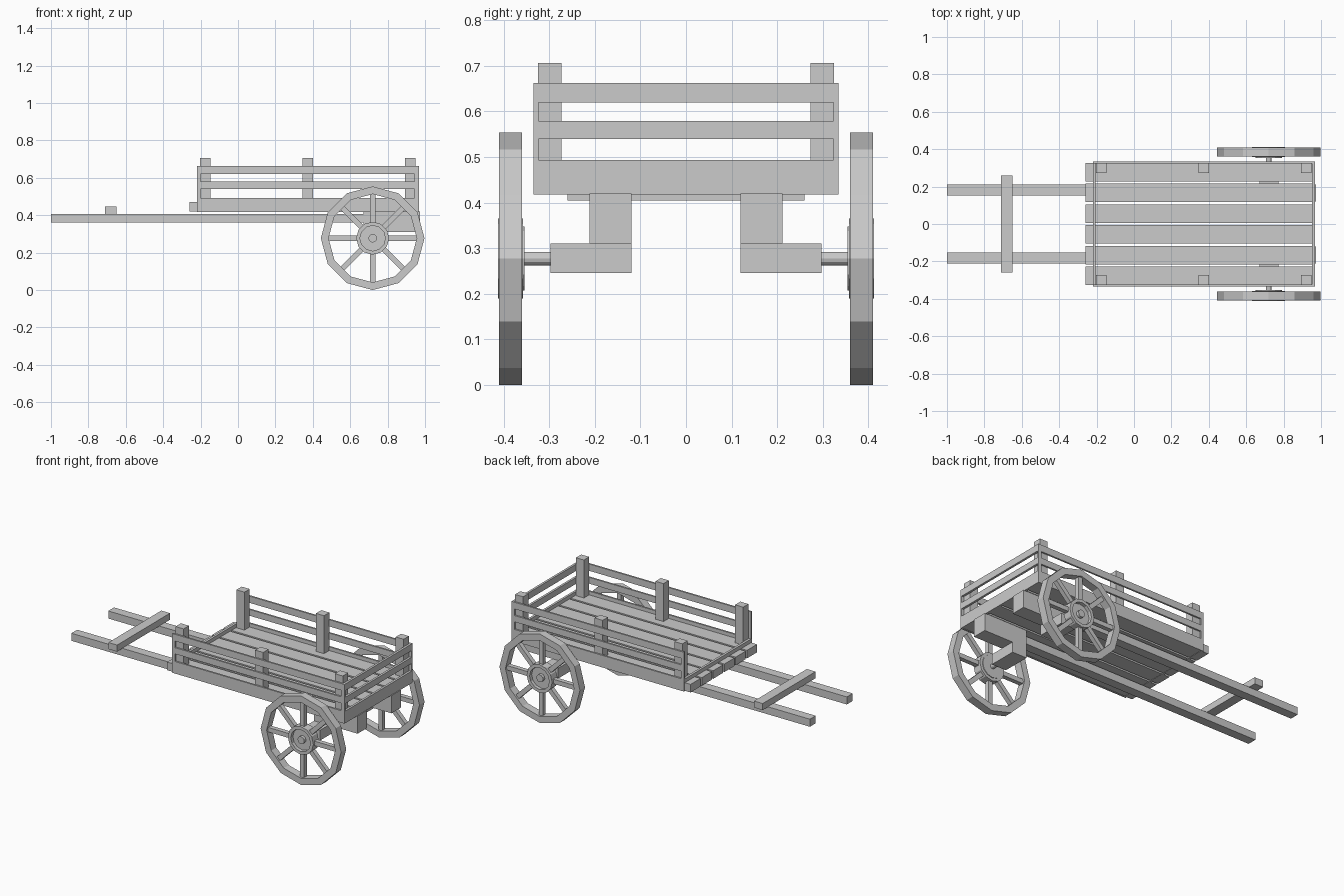
import bpy, bmesh, math
from mathutils import Matrix

if "Cube" in bpy.data.objects:
    bpy.data.objects.remove(bpy.data.objects["Cube"])


def finish(name, bm):
    bmesh.ops.recalc_face_normals(bm, faces=bm.faces)
    me = bpy.data.meshes.new(name)
    bm.to_mesh(me)
    bm.free()
    ob = bpy.data.objects.new(name, me)
    bpy.context.collection.objects.link(ob)
    return ob


def add_box(bm, x, y, z):
    m = Matrix.Translation([(a + b) / 2 for a, b in (x, y, z)]) @ Matrix.Diagonal(
        [b - a for a, b in (x, y, z)] + [1])
    bmesh.ops.create_cube(bm, size=1, matrix=m)


def box(name, x, y, z):
    bm = bmesh.new()
    add_box(bm, x, y, z)
    return finish(name, bm)


def lathe(name, profile, n, centre):
    """Spin a closed (radius, y) profile about the y axis through centre (x, z)."""
    bm = bmesh.new()
    rings = []
    for i in range(n):
        a = 2 * math.pi * i / n
        rings.append([bm.verts.new((centre[0] + r * math.cos(a), y, centre[1] + r * math.sin(a)))
                      for r, y in profile])
    k = len(profile)
    for i in range(n):
        p, q = rings[i], rings[(i + 1) % n]
        for j in range(k):
            bm.faces.new((p[j], p[(j + 1) % k], q[(j + 1) % k], q[j]))
    bmesh.ops.remove_doubles(bm, verts=bm.verts, dist=1e-5)
    return finish(name, bm)


def mirror_y(ob):
    m = ob.modifiers.new("mirror", "MIRROR")
    m.use_axis = (False, True, False)
    m.use_mirror_merge = False
    return ob


# Floor planks
for i in range(6):
    y = (i - 2.5) * 0.111
    box(f"floor_plank_{i + 1}", (-0.26, 0.955), (y - 0.049, y + 0.049), (0.42, 0.47))

# Pull shafts and handle bar
mirror_y(box("shaft", (-1, 0.68), (0.153, 0.21), (0.36, 0.407)))
box("handle_bar", (-0.71, -0.65), (-0.26, 0.26), (0.405, 0.446))

# Side panels: three rails joined by end strips
RAILS = [(0.418, 0.493), (0.54, 0.579), (0.62, 0.662)]
GAPS = [(0.493, 0.54), (0.579, 0.62)]
bm = bmesh.new()
for z in RAILS:
    add_box(bm, (-0.22, 0.967), (0.324, 0.335), z)
for z in GAPS:
    add_box(bm, (-0.22, -0.2), (0.324, 0.335), z)
    add_box(bm, (0.945, 0.967), (0.324, 0.335), z)
mirror_y(finish("side_panel", bm))

# Tail rails and low front board
for i, z in enumerate(RAILS):
    box(f"tail_rail_{i + 1}", (0.953, 0.967), (-0.324, 0.324), z)
box("front_board", (-0.22, -0.205), (-0.324, 0.324), RAILS[0])

# Corner and middle posts
for i, x in enumerate((-0.202, 0.346, 0.894)):
    mirror_y(box(f"post_{i + 1}", (x, x + 0.055), (0.273, 0.325), (0.45, 0.706)))

# Axle supports
mirror_y(box("axle_bracket", (0.672, 0.972), (0.12, 0.212), (0.31, 0.42)))
mirror_y(box("axle_block", (0.672, 0.772), (0.12, 0.297), (0.246, 0.31)))

# Wheels
C = (0.72, 0.277)
mirror_y(lathe("wheel_rim", [(0.277, 0.36), (0.277, 0.41), (0.236, 0.41), (0.236, 0.36)], 12, C))
mirror_y(lathe("wheel_hub", [(0, 0.354), (0.07, 0.354), (0.07, 0.358), (0.088, 0.358),
                             (0.088, 0.413), (0.068, 0.413), (0.068, 0.392), (0, 0.392)], 12, C))
mirror_y(lathe("axle", [(0, 0.28), (0.015, 0.28), (0.015, 0.38), (0.023, 0.38),
                        (0.023, 0.41), (0, 0.41)], 12, C))
bm = bmesh.new()
for i in range(8):
    part = bmesh.new()
    add_box(part, (0.075, 0.245), (0.371, 0.399), (-0.014, 0.014))
    part.transform(Matrix.Translation((C[0], 0, C[1])) @ Matrix.Rotation(i * math.pi / 4, 4, 'Y'))
    tmp = bpy.data.meshes.new("spoke_part")
    part.to_mesh(tmp)
    part.free()
    bm.from_mesh(tmp)
    bpy.data.meshes.remove(tmp)
mirror_y(finish("wheel_spokes", bm))
